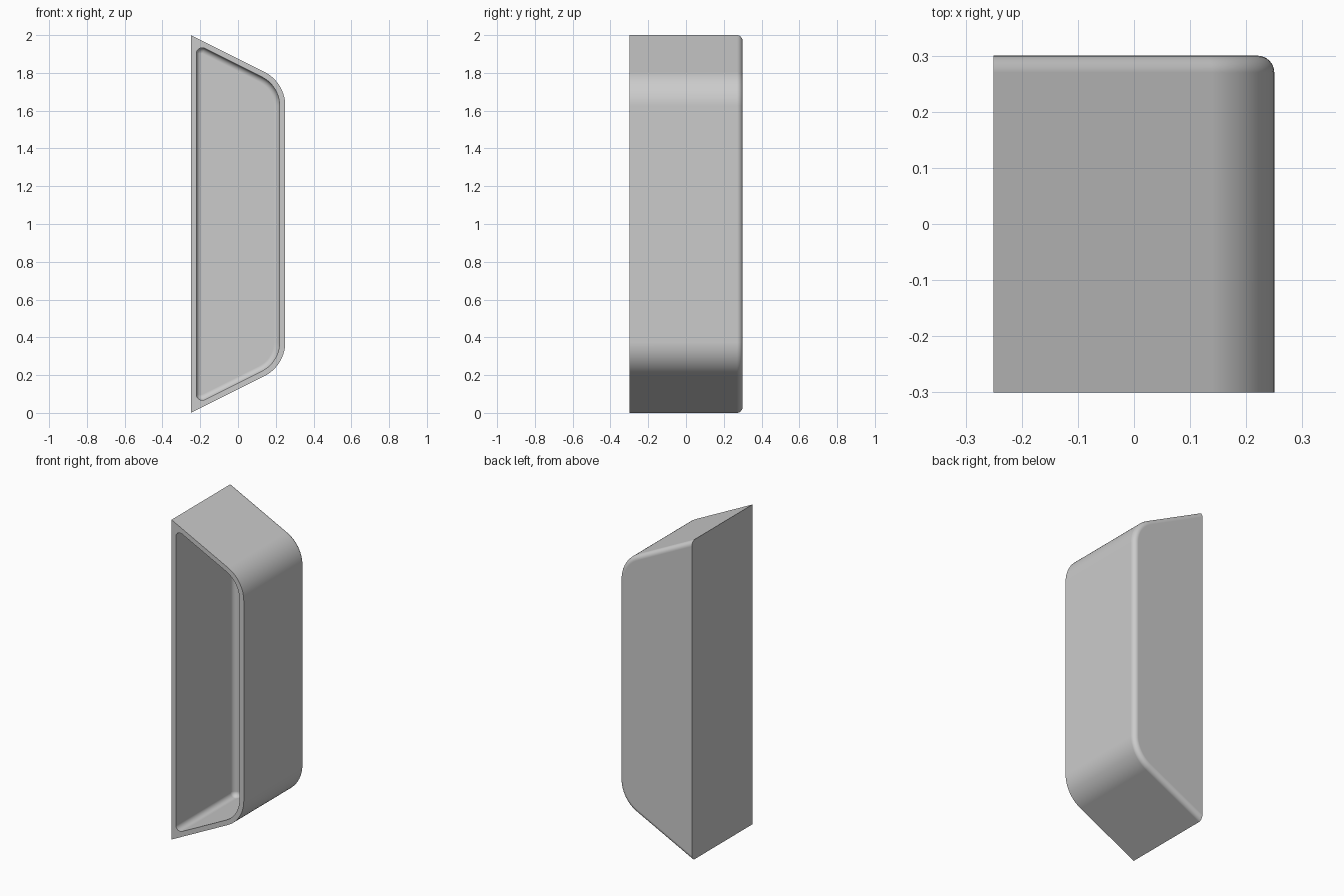
import bpy, bmesh
from math import sin, cos, pi, atan2, sqrt

if "Cube" in bpy.data.objects:
    bpy.data.objects.remove(bpy.data.objects["Cube"], do_unlink=True)

HALF_W, HALF_D, HEIGHT = 0.25, 0.3, 2.0
SLOPE = 0.5                      # drop of the slanted ends per unit x
WALL = 0.03                      # wall thickness, also the fillet radius
CORNER = 0.2                     # big outer corner radius
SEGS, FILLET = 14, 8
TILT = atan2(1, SLOPE)           # direction of the slanted end's normal


def end_height(x, offset):
    """Height of the slanted top end, moved inwards by offset."""
    return HEIGHT - SLOPE * (x + HALF_W) - offset * sqrt(1 + SLOPE ** 2)


def outline(y, inset, left_inset, left_radius):
    """Rounded trapezoid at depth y, ordered right side, top, left, bottom."""
    r = CORNER - inset
    corners = [(HALF_W - inset - r, r, 0, TILT),
               (-HALF_W + left_inset + left_radius, left_radius, TILT, pi)]
    upper = []
    for cx, radius, a0, a1 in corners:
        cz = end_height(cx, inset + radius)
        for i in range(SEGS + 1):
            a = a0 + (a1 - a0) * i / SEGS
            upper.append((cx + radius * cos(a), y, cz + radius * sin(a)))
    lower = [(x, y, HEIGHT - z) for x, y, z in reversed(upper)]
    return upper + lower


# Sections from the back cap, round the rim and down to the pocket floor
sections = []
for i in range(FILLET + 1):
    a = pi / 2 * i / FILLET
    sections.append(outline(HALF_D - WALL + WALL * cos(a), WALL * (1 - sin(a)), 0, 0))
sections.append(outline(-HALF_D, 0, 0, 0))
sections.append(outline(-HALF_D, WALL, WALL, WALL))
for i in range(FILLET + 1):
    a = pi / 2 * i / FILLET
    shift = WALL * (1 - cos(a))
    sections.append(outline(HALF_D - 2 * WALL + WALL * sin(a),
                            WALL + shift, WALL + shift, WALL - shift))

# Skin the sections into one closed shell
bm = bmesh.new()
rings = [[bm.verts.new(p) for p in s] for s in sections]
count = len(rings[0])
for a, b in zip(rings, rings[1:]):
    for i in range(count):
        j = (i + 1) % count
        bm.faces.new((a[i], a[j], b[j], b[i]))
bm.faces.new(rings[0])
bm.faces.new(rings[-1])
bmesh.ops.remove_doubles(bm, verts=bm.verts, dist=0.00005)
bmesh.ops.recalc_face_normals(bm, faces=bm.faces)
mesh = bpy.data.meshes.new("tray_shell")
bm.to_mesh(mesh)
bm.free()
shell = bpy.data.objects.new("tray_shell", mesh)
bpy.context.collection.objects.link(shell)

# Plain grey material
grey = bpy.data.materials.new("light_grey")
grey.use_nodes = True
colour = (0.6, 0.6, 0.6, 1)
grey.diffuse_color = colour
grey.node_tree.nodes["Principled BSDF"].inputs["Base Color"].default_value = colour
mesh.materials.append(grey)

# Smooth fillets, crisp edges, flat large faces
bpy.ops.object.select_all(action="DESELECT")
shell.select_set(True)
bpy.context.view_layer.objects.active = shell
bpy.ops.object.shade_smooth_by_angle(angle=pi / 6)
weighted = shell.modifiers.new("weighted_normals", "WEIGHTED_NORMAL")
weighted.keep_sharp = True
